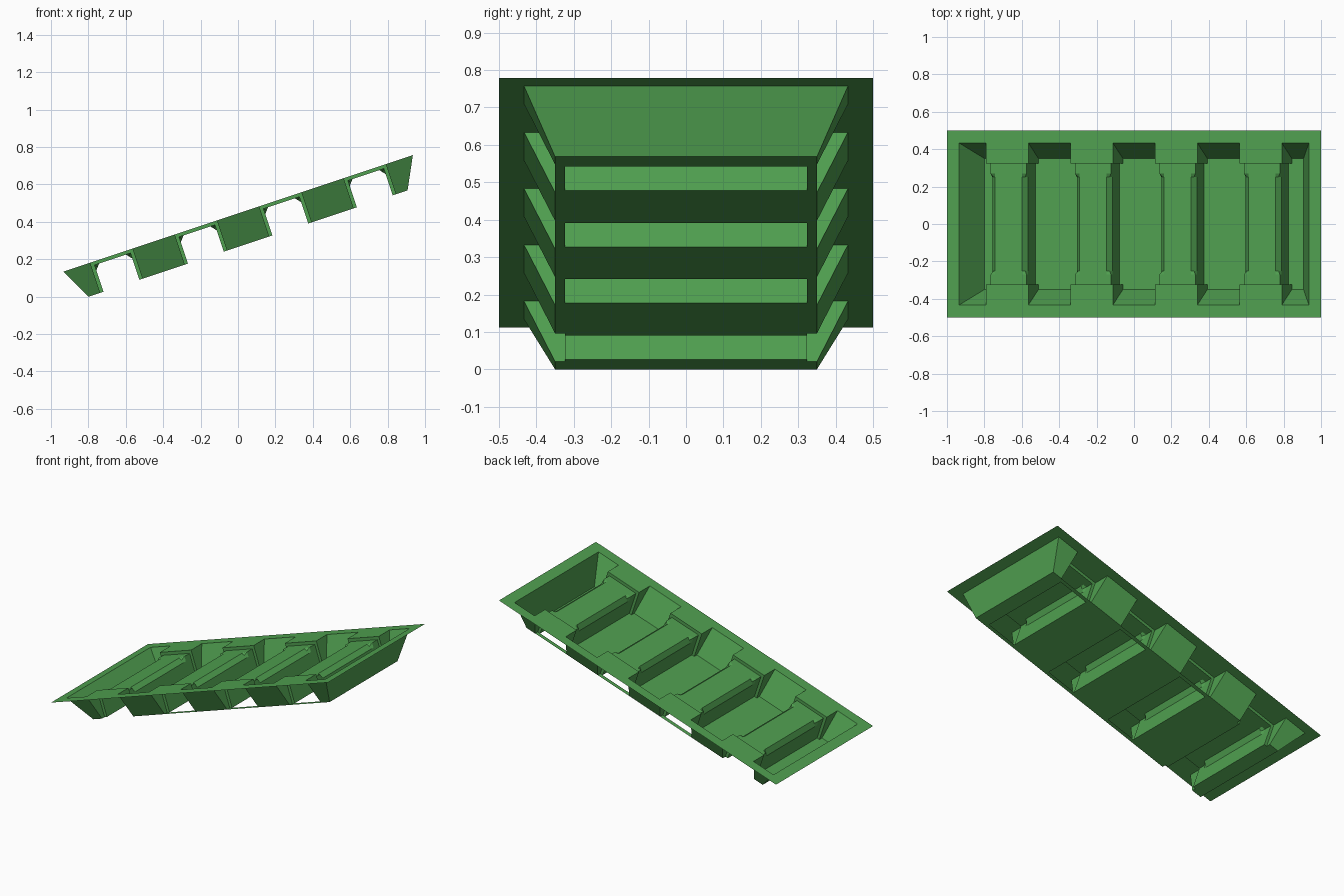
import bpy, bmesh, math
from mathutils import Matrix

if "Cube" in bpy.data.objects:
    bpy.data.objects.remove(bpy.data.objects["Cube"])

# Local frame: u along the slope, y across, d = depth below the rim plane
SLOPE = math.atan(1 / 3)
TILT = Matrix.Translation((0, 0, 0.4455)) @ Matrix.Rotation(-SLOPE, 4, 'Y')
HL, HW = 1 / math.cos(SLOPE), 0.5      # rim half length / half width
TU, TY = 0.9855, 0.433                 # opening half sizes at the rim
BU, BY = 0.899, 0.35                   # half sizes at the floor
D = 0.17                               # tray depth
HALF = 0.119                           # half width of the notch between pockets
RH, RY, REC = 0.101, 0.323, 0.02       # ridge half width, half length, top recess
CENTRES = [-0.714, -0.238, 0.238, 0.714]

green = bpy.data.materials.new("green")
green.diffuse_color = (0.08, 0.35, 0.08, 1)
green.use_nodes = True
green.node_tree.nodes["Principled BSDF"].inputs["Base Color"].default_value = green.diffuse_color


def make(name, quads):
    bm = bmesh.new()
    for q in quads:
        bm.faces.new([bm.verts.new((u, y, -d)) for u, y, d in q])
    bmesh.ops.remove_doubles(bm, verts=bm.verts, dist=1e-5)
    bmesh.ops.recalc_face_normals(bm, faces=bm.faces)
    if sum(f.normal.z * f.calc_area() for f in bm.faces) < 0:
        bmesh.ops.reverse_faces(bm, faces=bm.faces)
    bm.transform(TILT)
    me = bpy.data.meshes.new(name)
    bm.to_mesh(me)
    bm.free()
    me.materials.append(green)
    ob = bpy.data.objects.new(name, me)
    bpy.context.collection.objects.link(ob)


def flat(u0, u1, y0, y1, d):
    return [(u0, y0, d), (u1, y0, d), (u1, y1, d), (u0, y1, d)]


# Rim with inward tabs over each notch
rim = []
for s in (-1, 1):
    rim.append(flat(-HL, HL, s * TY, s * HW, 0))
    rim.append(flat(s * TU, s * HL, -TY, TY, 0))
    rim += [flat(c - HALF, c + HALF, s * RY, s * TY, 0) for c in CENTRES]
make("tray_rim", rim)

# Pocket walls and floors
starts = [None] + [c + HALF for c in CENTRES]
ends = [c - HALF for c in CENTRES] + [None]
walls, floors = [], []
for a, b in zip(starts, ends):
    ta, ba = (-TU, -BU) if a is None else (a, a)
    tb, bb = (TU, BU) if b is None else (b, b)
    for s in (-1, 1):
        walls.append([(ta, s * TY, 0), (tb, s * TY, 0), (bb, s * BY, D), (ba, s * BY, D)])
        for e in (a, b):
            if e is not None:
                walls.append([(e, s * TY, 0), (e, s * BY, D), (e, s * RY, D), (e, s * RY, 0)])
        floors.append(flat(ba, bb, s * RY, s * BY, D))
    fa = ba if a is None else a - (HALF - RH)
    fb = bb if b is None else b + (HALF - RH)
    floors.append(flat(fa, fb, -RY, RY, D))
for s in (-1, 1):
    walls.append([(s * TU, -TY, 0), (s * TU, TY, 0), (s * BU, BY, D), (s * BU, -BY, D)])
make("pocket_walls", walls)
make("pocket_floors", floors)

# Narrow floor strips joining the upper pockets
make("floor_edge_strips", [flat(c - HALF, c + HALF, s * RY, s * BY, D)
                           for c in CENTRES[1:] for s in (-1, 1)])


# Hollow cross ridges, edges bevelled along the middle
def section(c, y, cut):
    left = [(-RH, D), (-RH, REC + 0.03),
            (-RH + 0.0125, REC + 0.015) if cut else (-RH, REC), (-RH + 0.025, REC)]
    pts = left + [(-u, d) for u, d in reversed(left)]
    return [(c + u, y, d) for u, d in pts]


for i, c in enumerate(CENTRES):
    secs = [section(c, y, abs(y) < 0.26) for y in (-RY, -0.27, -0.25, 0.25, 0.27, RY)]
    quads = [[p[k], p[k + 1], q[k + 1], q[k]]
             for p, q in zip(secs, secs[1:]) for k in range(7)]
    for y in (-RY, RY):
        quads.append([(c - RH, y, 0), (c + RH, y, 0), (c + RH, y, REC), (c - RH, y, REC)])
        for s in (-1, 1):
            quads.append([(c + s * RH, y, 0), (c + s * HALF, y, 0),
                          (c + s * HALF, y, D), (c + s * RH, y, D)])
    make(f"cross_ridge_{i + 1}", quads)
